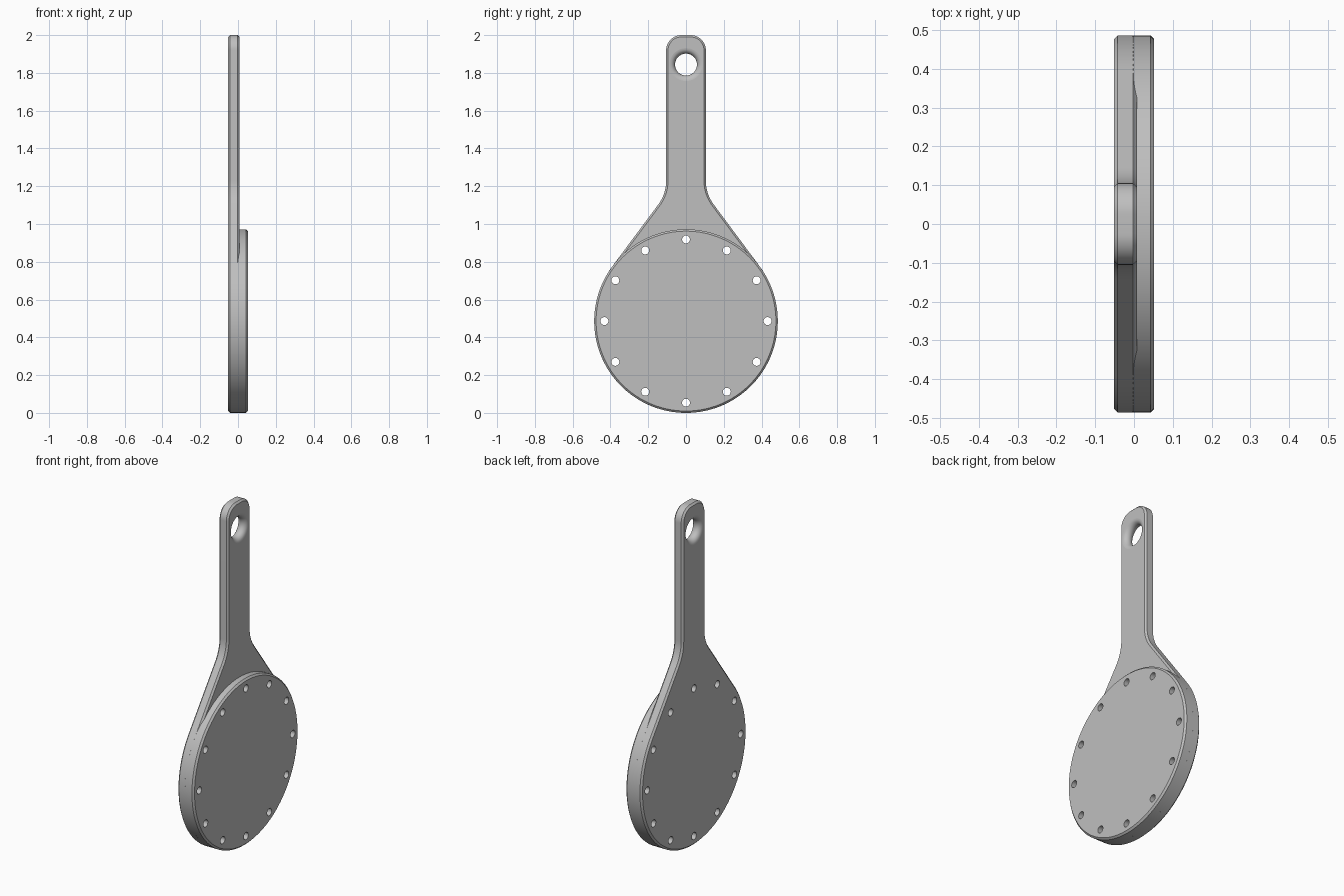
import bpy, bmesh, math
from mathutils import Vector

cube = bpy.data.objects.get("Cube")
if cube:
    bpy.data.objects.remove(cube, do_unlink=True)

R = 0.486                 # disc radius, also its centre height
BACK, STEP, FRONT = -0.052, 0.008, 0.052
HALF_W, TOP_R, CHAMFER = 0.105, 0.08, 0.01
HOLE_Z, HOLE_R, RIM = 1.844, 0.058, 0.029

grey = bpy.data.materials.new("plain grey")
grey.use_nodes = True
grey.diffuse_color = (0.52, 0.52, 0.52, 1)
grey.node_tree.nodes["Principled BSDF"].inputs["Base Color"].default_value = grey.diffuse_color


def arc(cy, cz, r, a0, a1, n):
    """Points (y, z) on an arc, angles in radians."""
    return [(cy + r * math.cos(a0 + (a1 - a0) * i / n),
             cz + r * math.sin(a0 + (a1 - a0) * i / n)) for i in range(n + 1)]


def add_object(name, bm):
    bmesh.ops.recalc_face_normals(bm, faces=bm.faces)
    mesh = bpy.data.meshes.new(name)
    bm.to_mesh(mesh)
    bm.free()
    mesh.materials.append(grey)
    obj = bpy.data.objects.new(name, mesh)
    bpy.context.collection.objects.link(obj)
    return obj


def slab(name, outline, x0, x1):
    """Extrude a (y, z) outline along x."""
    bm = bmesh.new()
    face = bm.faces.new([bm.verts.new((x0, y, z)) for y, z in outline])
    ext = bmesh.ops.extrude_face_region(bm, geom=[face])
    bmesh.ops.translate(bm, vec=(x1 - x0, 0, 0),
                        verts=[g for g in ext["geom"] if isinstance(g, bmesh.types.BMVert)])
    return add_object(name, bm)


def spool(name, profile, cy, cz, n):
    """Revolve (x, radius) pairs about an x-wise axis into a closed cutter."""
    bm = bmesh.new()
    rings = [[bm.verts.new((x, cy + r * math.cos(math.tau * i / n), cz + r * math.sin(math.tau * i / n)))
              for i in range(n)] for x, r in profile]
    for a, b in zip(rings, rings[1:]):
        for i in range(n):
            j = (i + 1) % n
            bm.faces.new((a[i], a[j], b[j], b[i]))
    bm.faces.new(rings[0])
    bm.faces.new(rings[-1])
    obj = add_object(name, bm)
    obj.hide_render = True
    return obj


def finish(obj, cutters):
    """Chamfer the rims, cut the holes, then shade."""
    bev = obj.modifiers.new("chamfer", 'BEVEL')
    bev.width, bev.segments, bev.angle_limit = CHAMFER, 1, math.radians(60)
    for c in cutters:
        cut = obj.modifiers.new("hole", 'BOOLEAN')
        cut.operation, cut.solver, cut.object = 'DIFFERENCE', 'EXACT', c
    bpy.ops.object.select_all(action='DESELECT')
    bpy.context.view_layer.objects.active = obj
    obj.select_set(True)
    for m in list(obj.modifiers):
        bpy.ops.object.modifier_apply(modifier=m.name)
    bpy.ops.object.shade_smooth_by_angle(angle=math.radians(30))
    for p in obj.data.polygons:           # keep the broad faces flat
        if abs(p.normal.x) > 0.999:
            p.use_smooth = False


# Paddle outline: disc arc, tangent shoulder, filleted neck, rounded handle end
tilt = math.atan2(0.597, 0.803)           # direction of the shoulder's normal
neck_r = 0.212
corner_z = R + (R - HALF_W * math.cos(tilt)) / math.sin(tilt)
neck_z = corner_z + neck_r * math.tan(tilt / 2)
half = arc(0, R, R, -math.pi / 2, tilt, 64)
half += arc(HALF_W + neck_r, neck_z, neck_r, math.pi + tilt, math.pi, 10)
half += arc(HALF_W - TOP_R, 2 - TOP_R, TOP_R, 0, math.pi / 2, 14)
outline = half + [(-y, z) for y, z in reversed(half[1:])]

paddle = slab("paddle_with_handle", outline, BACK, STEP)
disc = slab("raised_disc", arc(0, R, R, 0, math.tau, 128)[:-1], -0.015, FRONT)

# Ring of small through holes
bolt_cutters = [spool("bolt_hole_cutter", [(-0.2, 0.021), (0.2, 0.021)],
                      0.432 * math.cos(math.tau * k / 12),
                      R + 0.432 * math.sin(math.tau * k / 12), 24) for k in range(12)]

# Hanging hole with a rounded rim on both faces
mid, depth = (BACK + STEP) / 2, (STEP - BACK) / 2
angles = [math.radians(-90 + 15 * i) for i in range(13)]
rim = [(mid + depth * math.sin(a), HOLE_R + RIM * (1 - math.cos(a))) for a in angles]
rim = [(BACK - 0.05, HOLE_R + RIM)] + rim + [(STEP + 0.05, HOLE_R + RIM)]
hang_cutter = spool("hanging_hole_cutter", rim, 0, HOLE_Z, 48)

finish(paddle, bolt_cutters + [hang_cutter])
finish(disc, bolt_cutters)

for c in bolt_cutters + [hang_cutter]:
    bpy.data.objects.remove(c, do_unlink=True)
